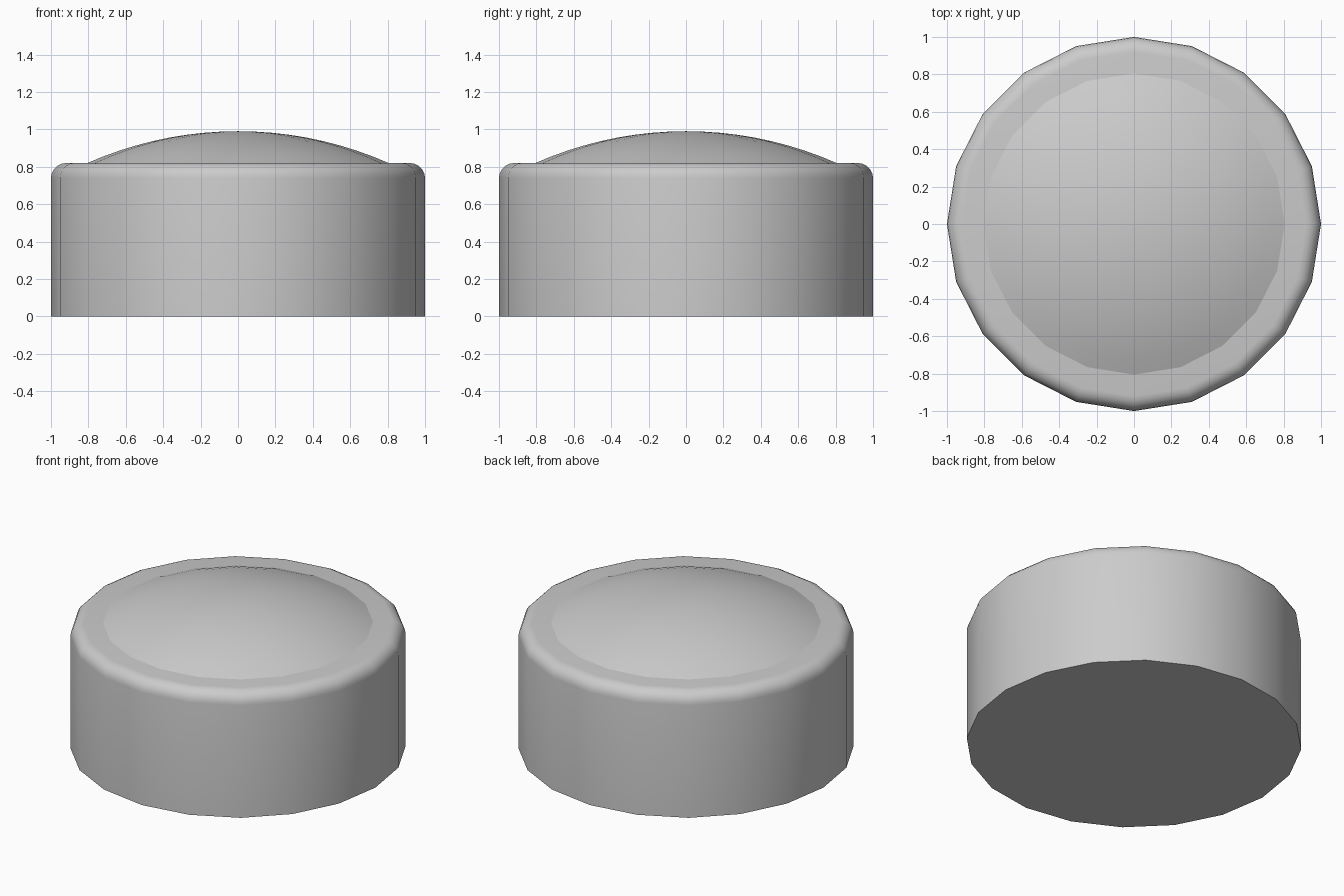
import bpy, bmesh, math

if "Cube" in bpy.data.objects:
    bpy.data.objects.remove(bpy.data.objects["Cube"])

SIDES = 20


def lathe(name, profile):
    """Spin a list of (radius, z) points around z; radius 0 becomes a pole."""
    bm = bmesh.new()
    rings = []
    for r, z in profile:
        if r == 0:
            rings.append([bm.verts.new((0, 0, z))] * SIDES)
        else:
            rings.append([bm.verts.new((r * math.cos(2 * math.pi * i / SIDES),
                                        r * math.sin(2 * math.pi * i / SIDES), z))
                          for i in range(SIDES)])
    for a, b in zip(rings, rings[1:]):
        for i in range(SIDES):
            j = (i + 1) % SIDES
            corners = list(dict.fromkeys((a[i], a[j], b[j], b[i])))
            bm.faces.new(corners)
    # close open ends with flat caps
    for ring in (rings[0], rings[-1]):
        if ring[0] is not ring[1]:
            bm.faces.new(ring)
    bmesh.ops.recalc_face_normals(bm, faces=bm.faces)
    mesh = bpy.data.meshes.new(name)
    bm.to_mesh(mesh)
    bm.free()
    ob = bpy.data.objects.new(name, mesh)
    bpy.context.collection.objects.link(ob)
    bpy.ops.object.select_all(action='DESELECT')
    ob.select_set(True)
    bpy.context.view_layer.objects.active = ob
    bpy.ops.object.shade_smooth_by_angle(angle=math.radians(25))
    return ob


# Drum body with a rounded top rim
fillet = 0.08
top = 0.82
rim = [(1 - fillet + fillet * math.cos(t), top - fillet + fillet * math.sin(t))
       for t in (math.pi / 2 * k / 5 for k in range(6))]
lathe("body", [(1.0, 0.0)] + rim)

# Shallow spherical dome on the flat top, slightly sunk below its edge
edge_r, rise = 0.805, 0.17
R = (edge_r ** 2 + rise ** 2) / (2 * rise)
half = math.asin(edge_r / R)
steps = 9
dome = [(R * math.sin(half * k / steps), top + rise - R + R * math.cos(half * k / steps))
        for k in range(steps, 0, -1)]
lathe("dome", [(edge_r, top - 0.02)] + dome + [(0, top + rise)])
